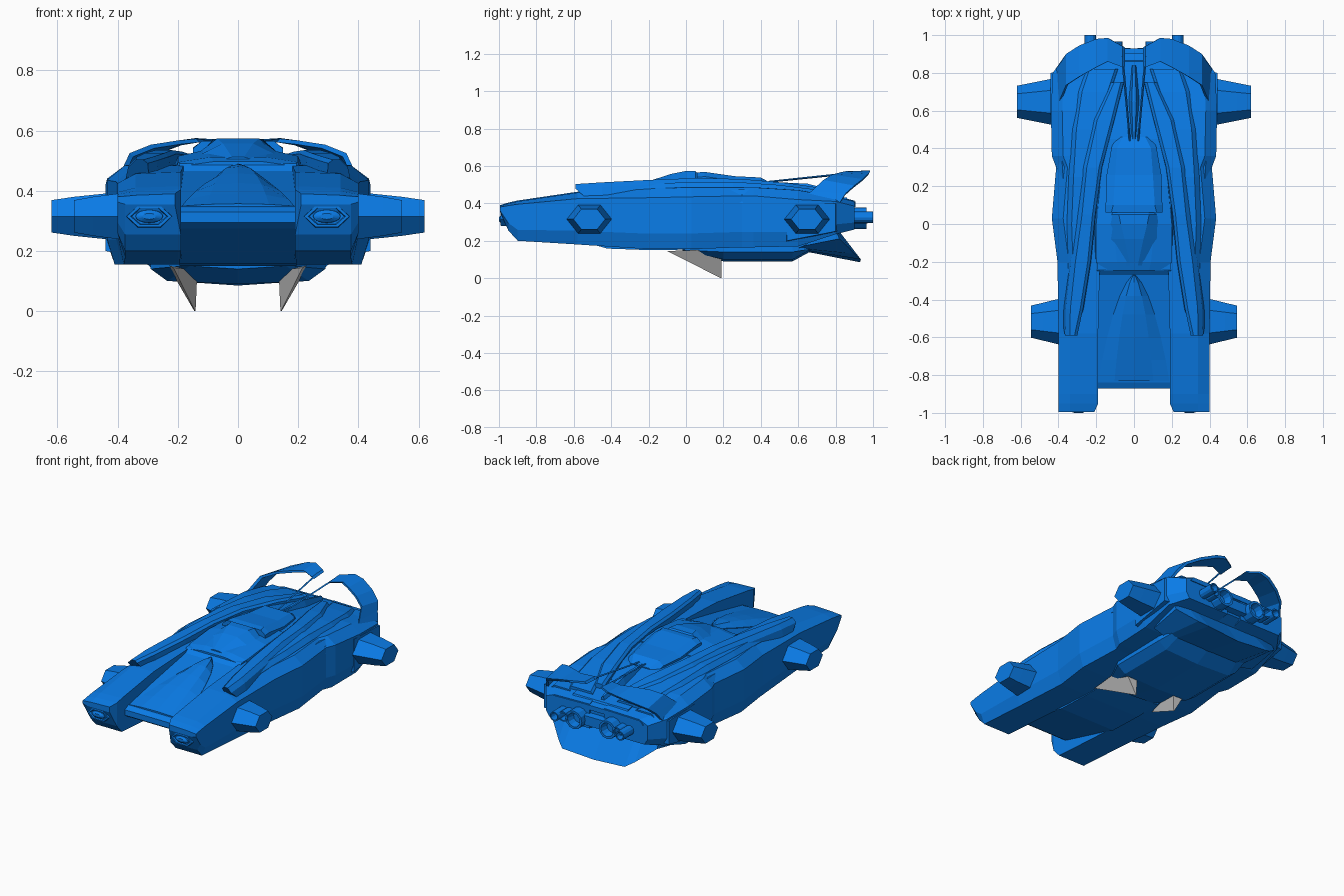
import bpy, bmesh, math
from mathutils import Vector

blue = bpy.data.materials.new("blue_paint")
blue.diffuse_color = (0.003, 0.2, 0.8, 1)


def loft(name, rings, mirror=False, mat=blue):
    """Skin equal-length rings of points, cap both ends."""
    bm = bmesh.new()
    vs = [[bm.verts.new(p) for p in r] for r in rings]
    n = len(rings[0])
    for a, b in zip(vs, vs[1:]):
        for i in range(n):
            j = (i + 1) % n
            bm.faces.new((a[i], a[j], b[j], b[i]))
    bm.faces.new(vs[0][::-1])
    bm.faces.new(vs[-1])
    bmesh.ops.recalc_face_normals(bm, faces=bm.faces)
    me = bpy.data.meshes.new(name)
    bm.to_mesh(me)
    bm.free()
    ob = bpy.data.objects.new(name, me)
    bpy.context.collection.objects.link(ob)
    if mat:
        me.materials.append(mat)
    if mirror:
        ob.modifiers.new("mirror", 'MIRROR')
    return ob


def sym(y, half):
    """Full ring at y from right-half (x, z) points."""
    return [(x, y, z) for x, z in half] + [(-x, y, z) for x, z in reversed(half)]


def oval(c, rx, rz, n, axis='y'):
    """Ring of n points around centre c, facing along y or x."""
    out = []
    for i in range(n):
        a = math.tau * i / n
        u, w = rx * math.cos(a), rz * math.sin(a)
        out.append((c[0] + u, c[1], c[2] + w) if axis == 'y' else (c[0], c[1] + u, c[2] + w))
    return out


# Side hulls with the two front prongs: y, inner x, outer x, top, shoulder, bottom
side = [(-.995, .21, .40, .390, .380, .355), (-.95, .19, .40, .404, .388, .255),
        (-.90, .19, .40, .415, .395, .20), (-.58, .19, .40, .462, .425, .18),
        (-.20, .18, .405, .485, .43, .155), (.03, .15, .435, .49, .435, .155),
        (.30, .12, .412, .49, .44, .165), (.36, .10, .435, .49, .44, .165),
        (.60, .08, .44, .475, .42, .17), (.80, .06, .43, .44, .41, .235),
        (.90, .05, .36, .415, .385, .26)]
loft("side_hull", [[(xi, y, zt), (xo - .06, y, zt - .005), (xo, y, zs), (xo, y, zb + .3 * (zs - zb)),
                    (xo - .025, y, zb), (xi, y, zb)] for y, xi, xo, zt, zs, zb in side], True)

# Centre hull with sloped hood and undercut mouth
prof = [(-.87, .295), (-.87, .33), (-.84, .345), (-.27, .465), (-.24, .49), (.05, .515), (.45, .50),
        (.86, .43), (.89, .38), (.89, .27), (.65, .16), (-.2, .15), (-.42, .158), (-.84, .275)]
loft("centre_hull", [[(x, y, z) for y, z in prof] for x in (-.195, .195)])

# Raised hood wedge running back to a rounded point
hood = [(-.83, .187, .345, .002), (-.72, .168, .368, .012), (-.60, .142, .394, .022), (-.48, .11, .42, .028),
        (-.38, .075, .442, .028), (-.31, .04, .456, .022), (-.27, .008, .465, .015)]
loft("hood_wedge", [sym(y, [(w, z - .02), (w, z + .004), (w * .55, z + .008 + h * .9), (0.001, z + .01 + h)])
                    for y, w, z, h in hood])

# Cowl rim between hood and cabin
loft("cowl", [sym(-.245, [(.17, .46), (.165, .485), (.08, .497)]), sym(-.20, [(.205, .46), (.20, .495), (.09, .512)]),
              sym(.0, [(.22, .46), (.20, .515), (.11, .535)]), sym(.2, [(.22, .46), (.18, .515), (.11, .52)])])

# Faceted cabin dome
dome = [(-.22, .06, .02, .512), (-.08, .125, .05, .557), (.0, .14, .07, .573), (.05, .13, .08, .572),
        (.09, .10, .06, .53)]
loft("cabin_dome", [sym(y, [(w, .49), (w, .52 if z > .52 else .50), (t, z)]) for y, w, t, z in dome])

# Roof scoop behind the dome
roof = [(.06, .15, .12, .565), (.10, .15, .11, .568), (.26, .145, .10, .545), (.40, .12, .09, .538),
        (.46, .10, .06, .505)]
loft("roof_scoop", [sym(y, [(w, .47), (w, z - .025), (t, z)]) for y, w, t, z in roof])


def strake(name, rows, drop):
    """Roof rail: rows of y, inner x, outer x, top z."""
    loft(name, [[(xi, y + (drop if k == 0 else 0), z - .07), (xi + .005, y, z - .012), (xi + .02, y, z),
                 (xo - .025, y, z), (xo, y, z - .025), (xo + .01, y + (drop if k == 0 else 0), z - .07)]
                for k, (y, xi, xo, z) in enumerate(rows)], True)


# Long rails sweeping over the roof
strake("inner_rail", [(-.59, .295, .365, .503), (-.45, .265, .362, .512), (-.2, .225, .335, .525), (.05, .20, .30, .535),
                      (.3, .165, .275, .53), (.55, .10, .22, .508), (.75, .05, .13, .478)], .05)
strake("outer_rail", [(-.30, .29, .345, .502), (0, .26, .355, .512), (.25, .24, .345, .515), (.5, .18, .33, .498),
                      (.70, .12, .30, .473), (.82, .08, .26, .45)], .06)
strake("shoulder_fairing", [(.15, .32, .395, .47), (.4, .30, .41, .475), (.65, .26, .40, .455), (.84, .22, .37, .435)], 0)
# Spine blades at the rear centre line
loft("spine", [sym(.44, [(.012, .49), (.005, .515)]), sym(.65, [(.03, .46), (.012, .505)]),
               sym(.84, [(.015, .42), (.005, .455)])])

# Belly tray
belly = [(-.02, .18, .16, .15), (.20, .29, .235, .10), (.57, .29, .235, .10), (.67, .27, .22, .155)]
loft("belly_tray", [sym(y, [(w, .19), (w, max(z, .14)), (b, z), (.001, z - .01)]) for y, w, b, z in belly])

# Rear lower flap: wedge section lofted across half the width
flap = [(0, .60, .15, .93, .085, .82, .25), (.22, .60, .155, .935, .10, .82, .25), (.27, .60, .16, .90, .13, .82, .25),
        (.37, .62, .17, .82, .21, .80, .26)]
loft("rear_flap", [[(x, a, b), (x, c, d), (x, e, f)] for x, a, b, c, d, e, f in flap], True)

# Arched rear wings: x, leading y z, trailing y z
wing = [(.415, .60, .42, .82, .40), (.388, .67, .465, .855, .455), (.36, .735, .525, .90, .495),
        (.29, .78, .553, .945, .53), (.20, .83, .567, .98, .563), (.14, .86, .573, .985, .575),
        (.06, .83, .563, .94, .57)]
T = .012
loft("rear_wing", [[(x, a, b), (x, c, d), (x - T, c - .005, d - T), (x - T, a + .005, b - T)]
                   for x, a, b, c, d in wing], True)

# Thin braces from the wing tips to the roof
loft("wing_brace", [oval((.022, .44, .515), .005, .005, 4), oval((.062, .89, .562), .007, .006, 4)], True)

# Hexagonal side thrusters
for name, y, x0, x1 in (("front_thruster", -.517, .38, .545), ("rear_thruster", .647, .42, .62)):
    xm = x0 + (x1 - x0) * .62
    loft(name, [oval((x0, y, .315), .125, .09, 6, 'x'), oval((xm, y, .315), .10, .075, 6, 'x'),
                oval((x1, y, .315), .085, .062, 6, 'x')], True)
# Plate behind each rear thruster
loft("rear_fender", [[(x, .53 + d, .19 + d), (x, .81 - d, .25), (x, .81 - d, .40), (x, .53 + d, .41)]
                     for x, d in ((.39, 0), (.441, .01))], True)

# Headlights: hexagonal bezel with an oval lens
loft("headlight_bezel", [oval((.295, -.93, .315), .08, .045, 6), oval((.295, -.992, .315), .075, .04, 6),
                         oval((.295, -.992, .315), .062, .032, 6), oval((.295, -.982, .315), .058, .029, 6)], True)
loft("headlight_lens", [oval((.295, -.95, .315), .05, .025, 16), oval((.295, -.99, .315), .045, .021, 16),
                        oval((.295, -1.0, .315), .022, .010, 16)], True)


def nozzle(name, x, z, r, y0, y1):
    """Hollow engine tube."""
    loft(name, [oval((x, y0, z), r * .85, r * .85, 12), oval((x, y0 + .03, z), r, r, 12), oval((x, y1, z), r, r, 12),
                oval((x, y1, z), r * .75, r * .75, 12), oval((x, y1 - .05, z), r * .6, r * .6, 12)], True)


# Engine bank
nozzle("main_engine", .118, .32, .058, .86, .965)
nozzle("inner_small_engine", .19, .325, .032, .86, .97)
nozzle("outer_small_engine", .232, .325, .03, .86, 1.0)
loft("engine_bar", [sym(.86, [(.07, .28), (.07, .36)]), sym(.93, [(.07, .29), (.07, .35)])])
loft("engine_hood", [sym(.78, [(.36, .38), (.34, .43), (.1, .44)]), sym(.905, [(.33, .38), (.31, .405), (.1, .41)])])

# Grey pointed landing fins
fin_top = [(.215, -.10, .145), (.135, .19, .135), (.235, .19, .155)]
fin_tip = [Vector((.143, .19, 0)) + Vector(d) for d in ((0, -.004, 0), (-.002, 0, 0), (.002, 0, 0))]
loft("landing_fin", [fin_top, fin_tip], True, None)
